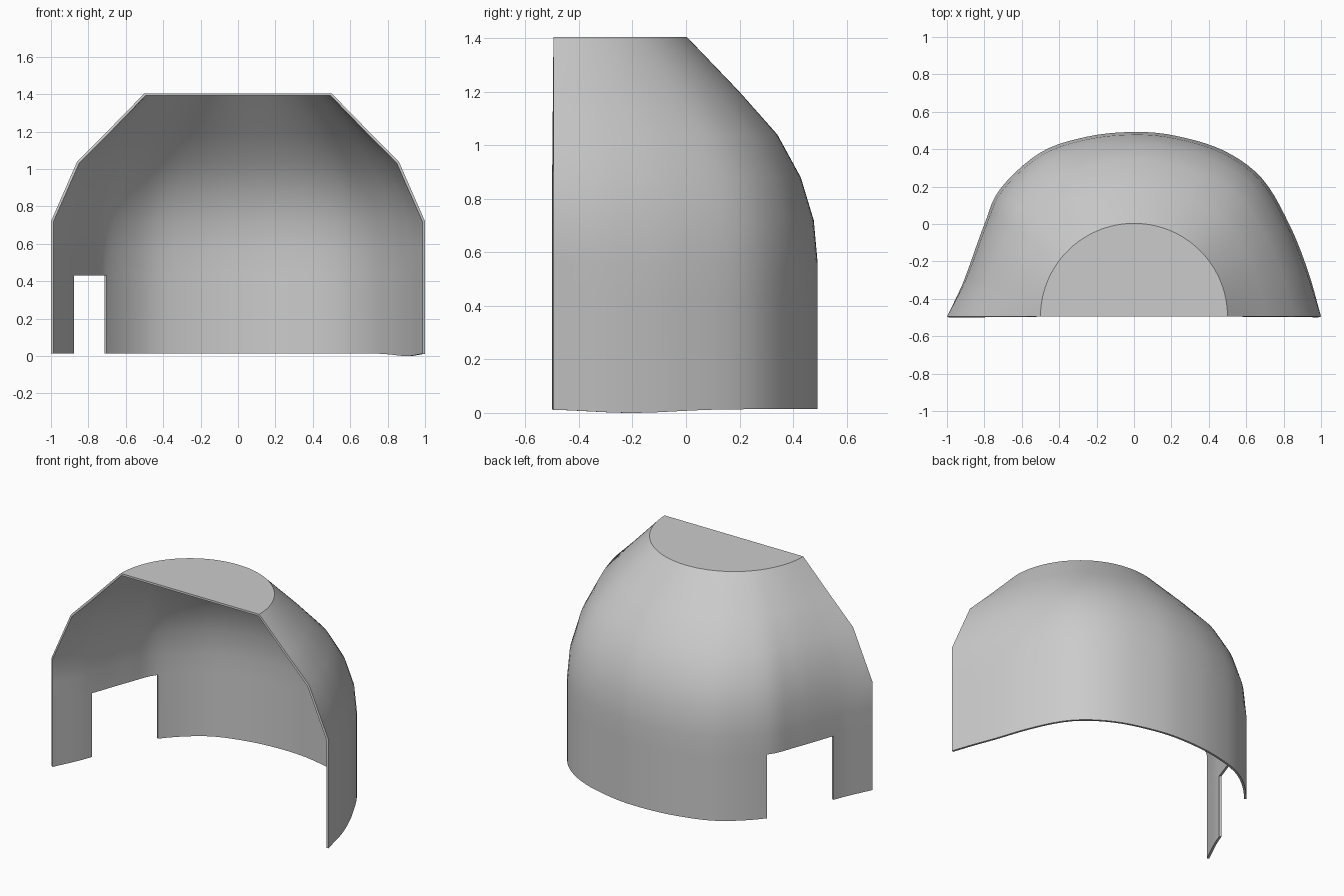
import bpy, bmesh, math
from mathutils import Vector

if "Cube" in bpy.data.objects:
    bpy.data.objects.remove(bpy.data.objects["Cube"])

CY = -0.495  # front plane, where the half rings are centred

# Ground outline, right front corner round the back to the left front corner
outline = [(1, -.495), (.93, -.25), (.83, 0), (.685, .245), (.48, .395),
           (.22, .475), (0, .495), (-.25, .47), (-.5, .385), (-.715, .19),
           (-.8, 0), (-.89, -.25), (-.93, -.35), (-1, -.495)]
DOOR = (9, 11)  # outline points on either side of the doorway
SUB = 5

# Vertical profile: height, scale, scale on the open front edge
profile = [(.014, 1, 1), (.43, 1, 1), (.56, 1, 1), (.72, .985, 1), (.88, .935, .93),
           (1.04, .845, .86), (1.2, .70, .70), (1.405, .5, .5)]


def smooth_path(points, sub):
    """Catmull-Rom curve through the points."""
    p = [Vector(q) for q in points]
    p = [2 * p[0] - p[1]] + p + [2 * p[-1] - p[-2]]
    out = []
    for i in range(1, len(p) - 2):
        a, b, c, d = p[i - 1:i + 3]
        for k in range(sub):
            t = k / sub
            out.append(.5 * (2 * b + (c - a) * t + (2 * a - 5 * b + 4 * c - d) * t ** 2
                             + (3 * b - a - 3 * c + d) * t ** 3))
    return out + [p[-2]]


path = smooth_path(outline, SUB)
bm = bmesh.new()
rings = []
for level, (z, side, front) in enumerate(profile):
    ring = []
    for co in path:
        d = Vector((co.x, co.y - CY))
        r = d.length
        w = max(0, 1 - d.y / .3)                  # front edge influence
        s = side + (front - side) * w
        k = s * (r + (1 - r) * 2 * (1 - s)) / r   # becomes round at the top
        h = z
        if level == 0 and co.x > 0:               # slight sag of the lower rim
            h -= .014 * math.exp(-((co.y + .2) / .22) ** 2)
        ring.append(bm.verts.new((d.x * k, CY + d.y * k * .997, h)))
    rings.append(ring)

# Wall, leaving out the doorway
for j in range(len(rings) - 1):
    for i in range(len(path) - 1):
        if j == 0 and DOOR[0] * SUB <= i < DOOR[1] * SUB:
            continue
        bm.faces.new((rings[j][i], rings[j][i + 1], rings[j + 1][i + 1], rings[j + 1][i]))

# Flat half-round roof
bm.faces.new(rings[-1])

# Drop the unused points in the doorway
bmesh.ops.delete(bm, geom=[v for v in bm.verts if not v.link_faces], context='VERTS')
bm.normal_update()

mesh = bpy.data.meshes.new("shelter_shell")
bm.to_mesh(mesh)
bm.free()
shell = bpy.data.objects.new("shelter_shell", mesh)
bpy.context.collection.objects.link(shell)

# Thin wall thickness, grown inwards
solid = shell.modifiers.new("thickness", 'SOLIDIFY')
solid.thickness = .014
solid.offset = -1

bpy.context.view_layer.objects.active = shell
shell.select_set(True)
bpy.ops.object.modifier_apply(modifier="thickness")
bpy.ops.object.shade_smooth_by_angle(angle=math.radians(30))
